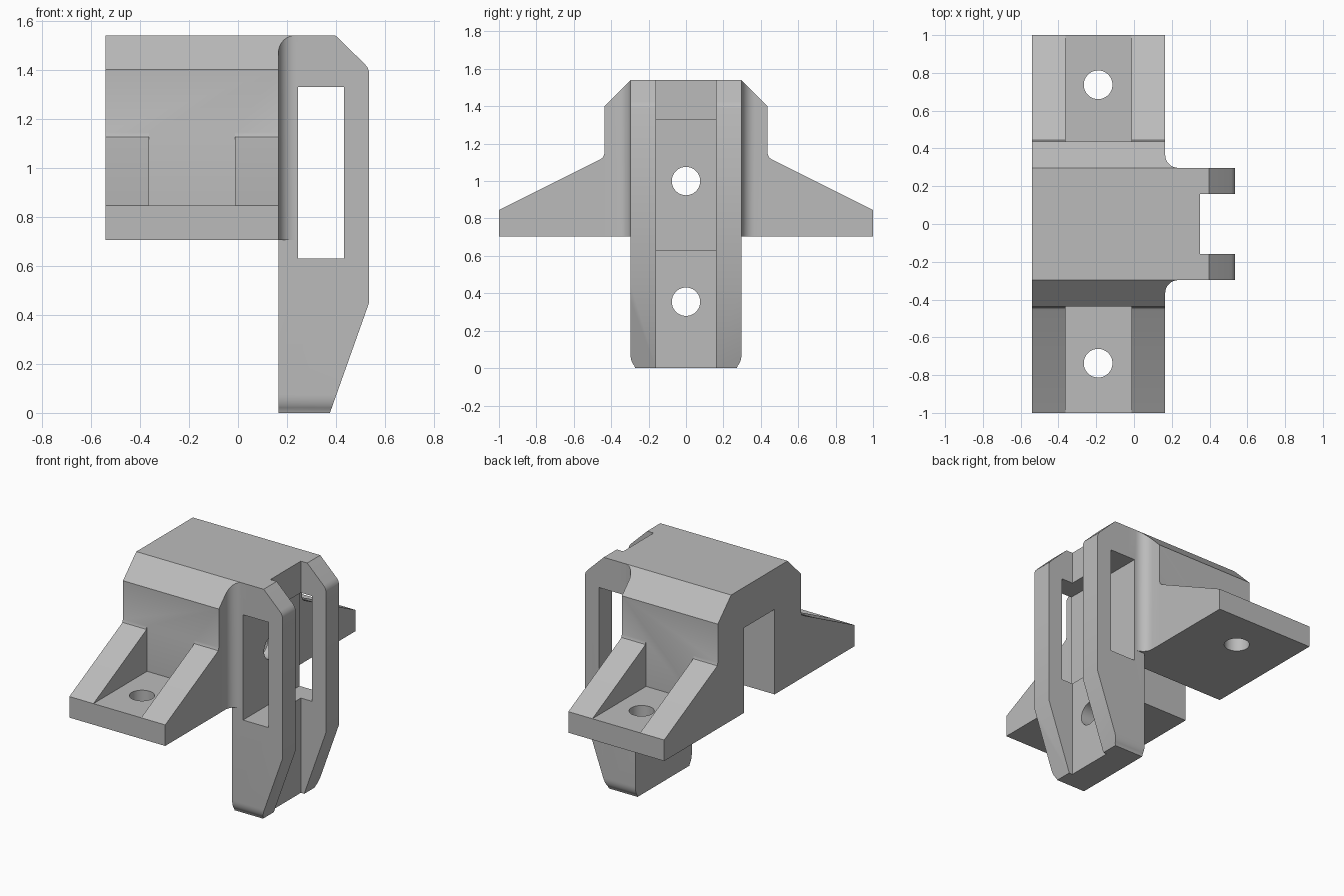
import bpy, bmesh, math
from mathutils import Vector

cube = bpy.data.objects.get("Cube")
if cube:
    bpy.data.objects.remove(cube, do_unlink=True)

grey = bpy.data.materials.new("plain grey")
grey.use_nodes = True
COLOUR = (0.5, 0.5, 0.5, 1)
grey.diffuse_color = COLOUR
grey.node_tree.nodes["Principled BSDF"].inputs["Base Color"].default_value = COLOUR


def prism(name, points, axis, lo, hi):
    """Extrude a 2D profile along an axis; the points use the other two axes in order."""
    def place(p, d):
        v = list(p)
        v.insert("xyz".index(axis), d)
        return Vector(v)
    bm = bmesh.new()
    face = bm.faces.new([bm.verts.new(place(p, lo)) for p in points])
    out = bmesh.ops.extrude_face_region(bm, geom=[face])
    shift = place((0, 0), hi - lo)
    bmesh.ops.translate(bm, vec=shift, verts=[g for g in out["geom"] if isinstance(g, bmesh.types.BMVert)])
    bmesh.ops.recalc_face_normals(bm, faces=bm.faces)
    mesh = bpy.data.meshes.new(name)
    bm.to_mesh(mesh)
    bm.free()
    ob = bpy.data.objects.new(name, mesh)
    bpy.context.collection.objects.link(ob)
    mesh.materials.append(grey)
    return ob


def arc(cx, cy, rx, ry, start, end, n=8):
    steps = [math.radians(start + (end - start) * i / n) for i in range(n + 1)]
    return [(cx + rx * math.cos(a), cy + ry * math.sin(a)) for a in steps]


def rect(a0, a1, b0, b1):
    return [(a0, b0), (a1, b0), (a1, b1), (a0, b1)]


def circle(a, b, r=0.076):
    return arc(a, b, r, r, 0, 360, 40)[:-1]


def mirrored(half):
    """Close a half outline by mirroring its first coordinate."""
    return half + [(-a, b) for a, b in reversed(half)]


def combine(ob, other, operation):
    mod = ob.modifiers.new(operation.lower(), "BOOLEAN")
    mod.operation, mod.object, mod.solver = operation, other, "EXACT"
    bpy.context.view_layer.objects.active = ob
    bpy.ops.object.modifier_apply(modifier=mod.name)
    bpy.data.objects.remove(other, do_unlink=True)


LEFT, JOIN, BASE, TOP = -0.54, 0.165, 0.705, 1.54
HALF, WALL, GAP = 0.297, 0.437, 0.16

# Housing: chamfered cross-section trimmed by a plan with filleted inner corners
bracket = prism("bracket", mirrored([(WALL, BASE), (WALL, 1.4), (HALF, TOP)]), "x", LEFT, 0.3)
fillet = arc(JOIN + 0.07, HALF + 0.07, 0.07, 0.07, 270, 180)
half_plan = [(0.3, HALF)] + fillet + [(JOIN, 0.5), (LEFT, 0.5)]
plan = half_plan + [(x, -y) for x, y in reversed(half_plan)]
combine(bracket, prism("plan", plan, "z", 0.6, 1.6), "INTERSECT")

# Mounting feet with sloping ribs, a pocket between them and a bolt hole
for side in (-1, 1):
    slope = [(0.3, BASE), (1, BASE), (1, 0.845), (0.46, 1.115), (0.444, 1.126), (WALL, 1.145), (0.3, 1.145)]
    foot = prism("foot", [(side * y, z) for y, z in slope], "x", LEFT, JOIN)
    pocket = prism("pocket", rect(-0.363, -0.012, *sorted((side * WALL, side * 1.1))), "z", 0.845, 1.3)
    combine(foot, pocket, "DIFFERENCE")
    combine(foot, prism("bolt_hole", circle(-0.19, side * 0.737), "z", 0.6, 1), "DIFFERENCE")
    combine(bracket, foot, "UNION")

# Upright: side profile trimmed to rounded lower corners
side_profile = [(JOIN, 0), (0.375, 0), (0.535, 0.45), (0.535, 1.39), (0.528, 1.41), (0.515, 1.425),
                (0.397, TOP), (JOIN, TOP)]
upright = prism("upright", side_profile, "y", -HALF, HALF)
front_outline = mirrored(arc(HALF - 0.07, 0.07, 0.07, 0.07, 315, 360, 6) + [(HALF, 1.6)])
front_outline = mirrored([(HALF - 0.025, -0.001)] + arc(HALF - 0.04, 0.075, 0.04, 0.07, 300, 360, 6) + [(HALF, 1.6)])
combine(upright, prism("outline", front_outline, "x", 0.1, 0.6), "INTERSECT")
combine(bracket, upright, "UNION")

# Channel between the rails, cross slot, tunnel and fixing holes
combine(bracket, prism("channel", rect(0.35, 0.7, -GAP, GAP), "z", -0.1, 1.7), "DIFFERENCE")
combine(bracket, prism("slot", rect(0.245, 0.432, 0.63, 1.33), "y", -0.6, 0.6), "DIFFERENCE")
combine(bracket, prism("tunnel", rect(-GAP, GAP, 0.5, 1.27), "x", -0.7, JOIN), "DIFFERENCE")
for z in (0.355, 1.0):
    combine(bracket, prism("fixing_hole", circle(0, z), "x", 0.1, 0.6), "DIFFERENCE")

# Smooth the fillets and holes, keep the edges sharp
bpy.ops.object.select_all(action="DESELECT")
bracket.select_set(True)
bpy.context.view_layer.objects.active = bracket
bpy.ops.object.shade_smooth_by_angle(angle=math.radians(25))
